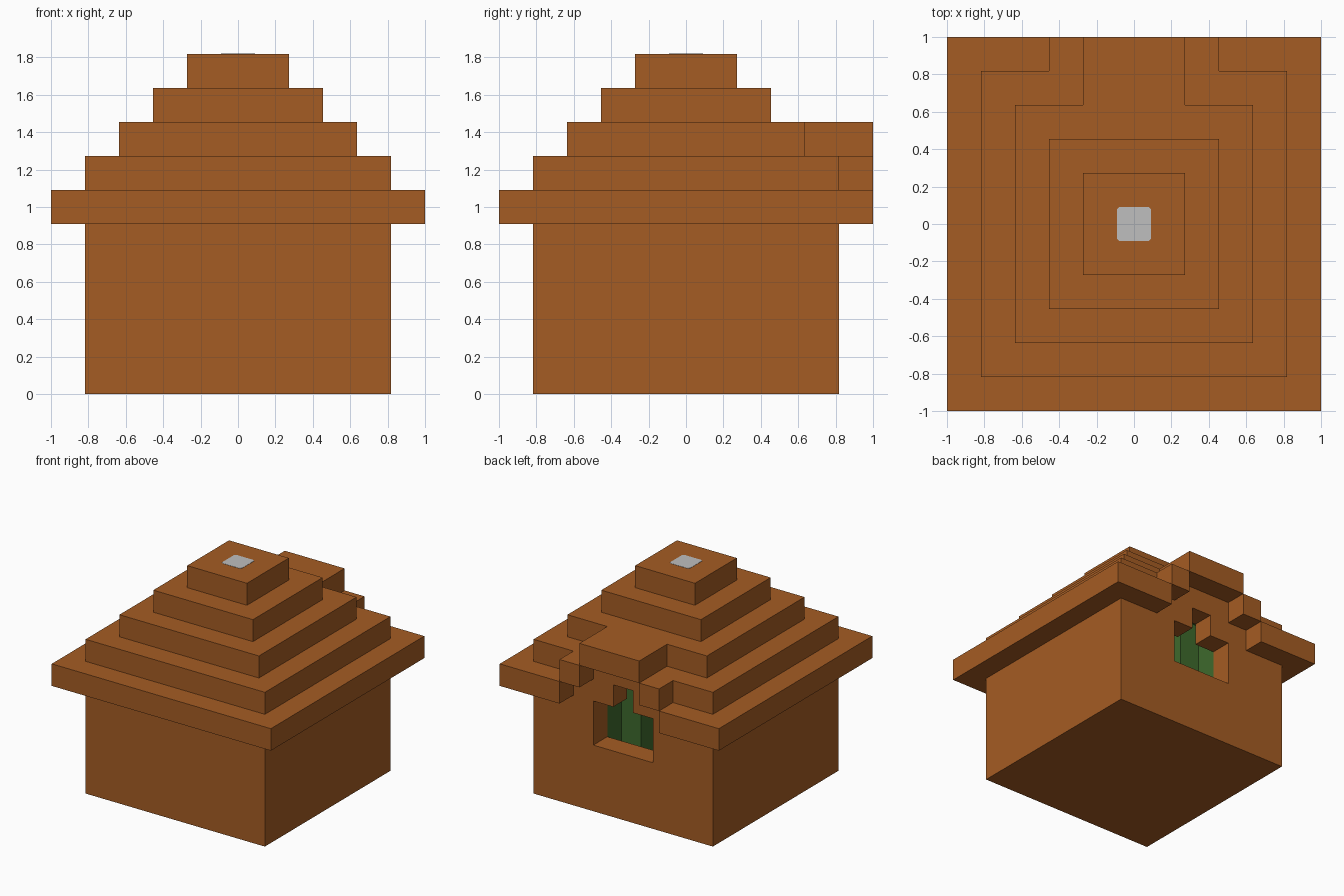
import bpy, bmesh
from mathutils import Vector

U = 2 / 11  # one block of the grid

cube = bpy.data.objects.get("Cube")
if cube:
    bpy.data.objects.remove(cube, do_unlink=True)


def material(name, color):
    mat = bpy.data.materials.new(name)
    mat.use_nodes = True
    mat.diffuse_color = (*color, 1)
    mat.node_tree.nodes["Principled BSDF"].inputs["Base Color"].default_value = (*color, 1)
    return mat


brown = material("warm brown", (0.375, 0.107, 0.017))
green = material("leaf green", (0.048, 0.142, 0.026))
grey = material("light grey", (0.52, 0.52, 0.52))


def prism(name, outline, low, high, mat, axis="z"):
    """Extrude a flat outline (in block units) along z or y."""
    def place(a, b, t):
        return Vector((a, b, t) if axis == "z" else (a, t, b)) * U
    bm = bmesh.new()
    face = bm.faces.new([bm.verts.new(place(a, b, low)) for a, b in outline])
    new = bmesh.ops.extrude_face_region(bm, geom=[face])["geom"]
    shift = place(0, 0, high - low)
    bmesh.ops.translate(bm, vec=shift, verts=[v for v in new if isinstance(v, bmesh.types.BMVert)])
    bmesh.ops.recalc_face_normals(bm, faces=bm.faces)
    mesh = bpy.data.meshes.new(name)
    bm.to_mesh(mesh)
    bm.free()
    mesh.materials.append(mat)
    obj = bpy.data.objects.new(name, mesh)
    bpy.context.collection.objects.link(obj)
    return obj


def rect(x0, x1, y0, y1):
    return [(x0, y0), (x1, y0), (x1, y1), (x0, y1)]


def square(half):
    return rect(-half, half, -half, half)


def mirrored(half_outline):
    """Complete an outline given by its +x half."""
    return half_outline + [(-a, b) for a, b in reversed(half_outline)]


def cut(target, cutter):
    mod = target.modifiers.new("cut", "BOOLEAN")
    mod.operation = "DIFFERENCE"
    mod.solver = "EXACT"
    mod.material_mode = "TRANSFER"
    mod.object = cutter
    bpy.context.view_layer.objects.active = target
    bpy.ops.object.modifier_apply(modifier=mod.name)
    bpy.data.objects.remove(cutter, do_unlink=True)


# House walls, including the first roof step
walls = prism("walls", square(4.5), 0, 7, brown)

# Green stepped room behind the window
room = mirrored([(0.5, 0.5), (0.5, 2.5), (1.5, 2.5), (1.5, 3.5)])
cut(walls, prism("room_cutter", room, 1, 6.7, green))

# Arched window opening in the back wall
window = mirrored([(1.5, 3), (1.5, 5), (0.5, 5), (0.5, 6)])
cut(walls, prism("window_cutter", window, 3.2, 5, brown, "y"))

# Eave around the walls, open above the window
eave = mirrored([(4.5, -4.5), (4.5, 4.5), (2.5, 4.5), (2.5, 5.5), (5.5, 5.5), (5.5, -5.5)])
# the strip is split at the front so its outline stays simple
eave_side = eave[:len(eave) // 2] + [(0, -5.5), (0, -4.5)]
for side, sign in (("left", 1), ("right", -1)):
    prism("eave_" + side, [(sign * a, b) for a, b in eave_side], 5, 6, brown)
    prism("gable_block_" + side, rect(sign * 1.5, sign * 2.5, 4.5, 5.5), 6, 7, brown)

# Upper roof steps; the lowest carries the gable top
gable_step = mirrored([(3.5, -3.5), (3.5, 3.5), (1.5, 3.5), (1.5, 5.5)])
prism("roof_step_with_gable", gable_step, 7, 8, brown)
prism("roof_step_upper", square(2.5), 8, 9, brown)
prism("roof_cap", square(1.5), 9, 10, brown)

# Small grey plate on the cap, with clipped corners
plate = mirrored([(0.43, -0.5), (0.5, -0.43), (0.5, 0.43), (0.43, 0.5)])
prism("cap_plate", plate, 9.99, 10.01, grey)
